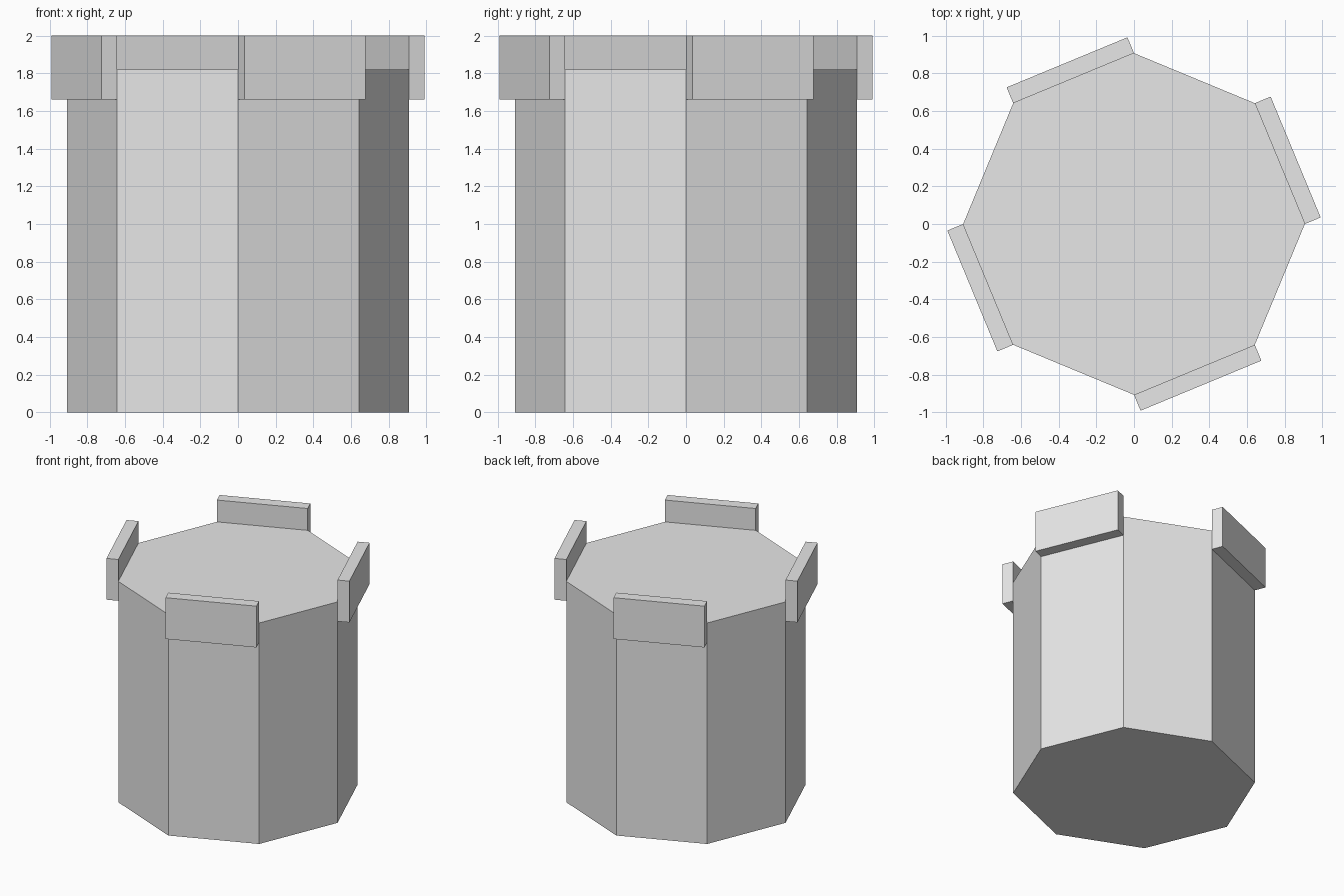
import bpy
import math
from mathutils import Matrix, Vector

default = bpy.data.objects.get("Cube")
if default:
    bpy.data.objects.remove(default, do_unlink=True)

RADIUS = 0.907      # octagon corner radius
FLOOR = 1.82        # height of the tower top
BOTTOM, TOP = 1.66, 2.0
THICK = 0.091

APOTHEM = RADIUS * math.cos(math.pi / 8)
SIDE = 2 * RADIUS * math.sin(math.pi / 8)

stone = bpy.data.materials.new("grey stone")
stone.use_nodes = True
grey = (0.8, 0.8, 0.8, 1)
stone.diffuse_color = grey
stone.node_tree.nodes["Principled BSDF"].inputs["Base Color"].default_value = grey

# Octagonal tower body, corners on the axes
bpy.ops.mesh.primitive_cylinder_add(vertices=8, radius=RADIUS, depth=FLOOR,
                                    location=(0, 0, FLOOR / 2))
body = bpy.context.object
body.name = "tower_body"
body.data.materials.append(stone)

# Battlement blocks on the outside of every second wall
for i in range(4):
    bpy.ops.mesh.primitive_cube_add(size=1)
    block = bpy.context.object
    block.name = f"battlement_{i + 1}"
    centre = Vector((APOTHEM + THICK / 2, 0, (BOTTOM + TOP) / 2))
    size = Matrix.Diagonal((THICK, SIDE, TOP - BOTTOM, 1))
    turn = Matrix.Rotation(math.pi / 8 + i * math.pi / 2, 4, "Z")
    block.data.transform(turn @ Matrix.Translation(centre) @ size)
    block.data.materials.append(stone)
